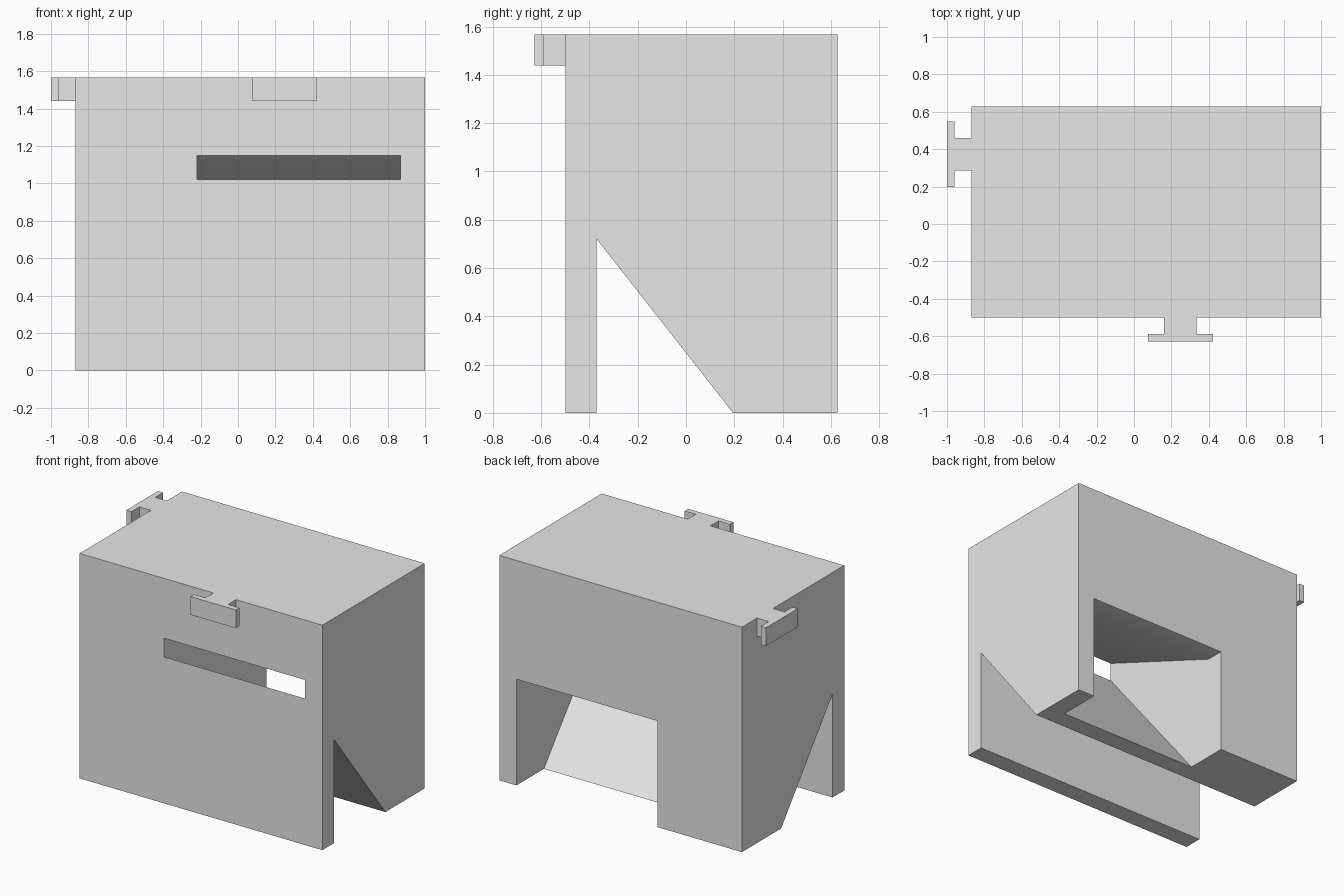
import bpy
import bmesh
from mathutils import Vector

default = bpy.data.objects.get("Cube")
if default:
    bpy.data.objects.remove(default, do_unlink=True)

grey = bpy.data.materials.new("light grey")
grey.use_nodes = True
grey.diffuse_color = (0.8, 0.8, 0.8, 1)
grey.node_tree.nodes["Principled BSDF"].inputs["Base Color"].default_value = (0.8, 0.8, 0.8, 1)

X0, X1 = -0.87, 1.0
Y0, Y1 = -0.5, 0.627
TOP = 1.567


def prism(name, points, push):
    """Extrude a closed outline of 3D points along a vector."""
    bm = bmesh.new()
    face = bm.faces.new([bm.verts.new(p) for p in points])
    out = bmesh.ops.extrude_face_region(bm, geom=[face])
    moved = [v for v in out["geom"] if isinstance(v, bmesh.types.BMVert)]
    bmesh.ops.translate(bm, verts=moved, vec=Vector(push))
    bmesh.ops.recalc_face_normals(bm, faces=bm.faces)
    mesh = bpy.data.meshes.new(name)
    bm.to_mesh(mesh)
    bm.free()
    mesh.materials.append(grey)
    obj = bpy.data.objects.new(name, mesh)
    bpy.context.collection.objects.link(obj)
    return obj


def side_profile(name, yz, x0, x1):
    return prism(name, [(x0, y, z) for y, z in yz], (x1 - x0, 0, 0))


def cut(target, cutter):
    mod = target.modifiers.new("cut", "BOOLEAN")
    mod.operation = "DIFFERENCE"
    mod.solver = "EXACT"
    mod.object = cutter
    bpy.ops.object.select_all(action="DESELECT")
    bpy.context.view_layer.objects.active = target
    target.select_set(True)
    bpy.ops.object.modifier_apply(modifier=mod.name)
    bpy.data.objects.remove(cutter, do_unlink=True)


# Box with a triangular notch running across its underside
body = side_profile("body", [
    (Y0, 0), (-0.37, 0), (-0.37, 0.72), (0.195, 0), (Y1, 0), (Y1, TOP), (Y0, TOP)], X0, X1)

# Chute from the front slot down a ramp to the back opening
chute = side_profile("chute_cutter", [
    (-0.7, 1.02), (Y0, 1.02), (0.325, 0), (0.325, -0.1), (0.8, -0.1),
    (0.8, 0.74), (0.5, 0.74), (Y0, 1.15), (-0.7, 1.15)], -0.22, 0.868)
cut(body, chute)
bpy.ops.object.shade_smooth_by_angle()

# T-shaped connectors: half outline as (along the wall, out from the wall)
half = [(0.087, 0), (0.087, 0.088), (0.174, 0.088), (0.174, 0.127)]
tee = half + [(-a, out) for a, out in reversed(half)]
Z = 1.44
prism("front_connector", [(0.248 + a, Y0 - out, Z) for a, out in tee], (0, 0, TOP - Z))
prism("side_connector", [(X0 - out * 1.02, 0.373 + a, Z) for a, out in tee], (0, 0, TOP - Z))
